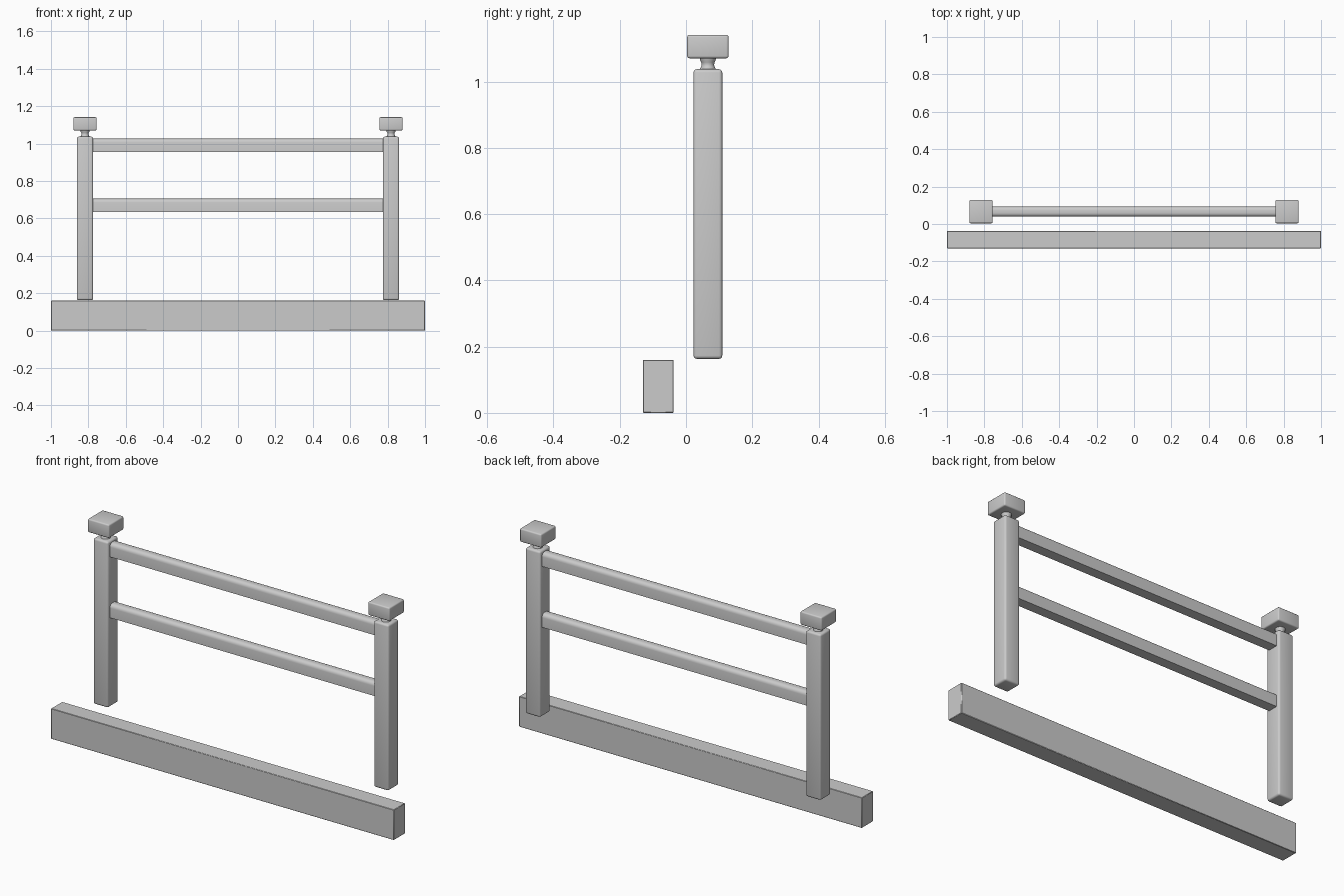
import bpy, bmesh, math

if "Cube" in bpy.data.objects:
    bpy.data.objects.remove(bpy.data.objects["Cube"])

POST_X, POST_Y = 0.818, 0.066


def finish(name, bm, smooth=True):
    bmesh.ops.recalc_face_normals(bm, faces=bm.faces)
    mesh = bpy.data.meshes.new(name)
    bm.to_mesh(mesh)
    bm.free()
    ob = bpy.data.objects.new(name, mesh)
    bpy.context.collection.objects.link(ob)
    if smooth:
        bpy.ops.object.select_all(action='DESELECT')
        bpy.context.view_layer.objects.active = ob
        ob.select_set(True)
        bpy.ops.object.shade_smooth_by_angle(angle=math.radians(40))
    return ob


def box(name, lo, hi, bevel, segments=3):
    bm = bmesh.new()
    bmesh.ops.create_cube(bm, size=1)
    for v in bm.verts:
        v.co = [(a + b) / 2 + c * (b - a) for a, b, c in zip(lo, hi, v.co)]
    bmesh.ops.bevel(bm, geom=bm.edges[:], offset=bevel, segments=segments,
                    profile=0.5, affect='EDGES')
    return finish(name, bm)


def lathe(name, profile, x, y, steps=24):
    bm = bmesh.new()
    rings = [[bm.verts.new((x + r * math.cos(2 * math.pi * i / steps),
                            y + r * math.sin(2 * math.pi * i / steps), z))
              for i in range(steps)] for r, z in profile]
    for a, b in zip(rings, rings[1:]):
        for i in range(steps):
            j = (i + 1) % steps
            bm.faces.new((a[i], a[j], b[j], b[i]))
    bm.faces.new(rings[0])
    bm.faces.new(rings[-1])
    return finish(name, bm)


def rail(name, z0, z1, half_w=0.027, r=0.02, half_len=0.776):
    # flat-bottomed bar with rounded upper edges
    section = [(-half_w, z0), (half_w, z0)]
    for side, start in ((1, 0), (-1, 90)):
        for k in range(6):
            a = math.radians(start + 18 * k)
            section.append((side * (half_w - r) + r * math.cos(a),
                            z1 - r + r * math.sin(a)))
    bm = bmesh.new()
    ends = [[bm.verts.new((x, POST_Y + y, z)) for y, z in section]
            for x in (-half_len, half_len)]
    n = len(section)
    for i in range(n):
        j = (i + 1) % n
        bm.faces.new((ends[0][i], ends[0][j], ends[1][j], ends[1][i]))
    for e in ends:
        bm.faces.new(e)
    return finish(name, bm)


# long ground beam at the front
box("base_beam", (-1, -0.13, 0), (1, -0.037, 0.16), 0.002, 1)

# posts with turned necks and square caps
neck = [(0.024, 1.03), (0.023, 1.04), (0.0195, 1.046), (0.019, 1.052),
        (0.020, 1.058), (0.0235, 1.064), (0.025, 1.075)]
for side, s in (("left", -1), ("right", 1)):
    x = s * POST_X
    box(side + "_post", (x - 0.0435, POST_Y - 0.0435, 0.163),
        (x + 0.0435, POST_Y + 0.0435, 1.037), 0.01)
    lathe(side + "_neck", neck, x, POST_Y)
    box(side + "_cap", (x - 0.0625, POST_Y - 0.0625, 1.07),
        (x + 0.0625, POST_Y + 0.0625, 1.141), 0.007)

# two horizontal rails
rail("upper_rail", 0.955, 1.026)
rail("lower_rail", 0.634, 0.705)
